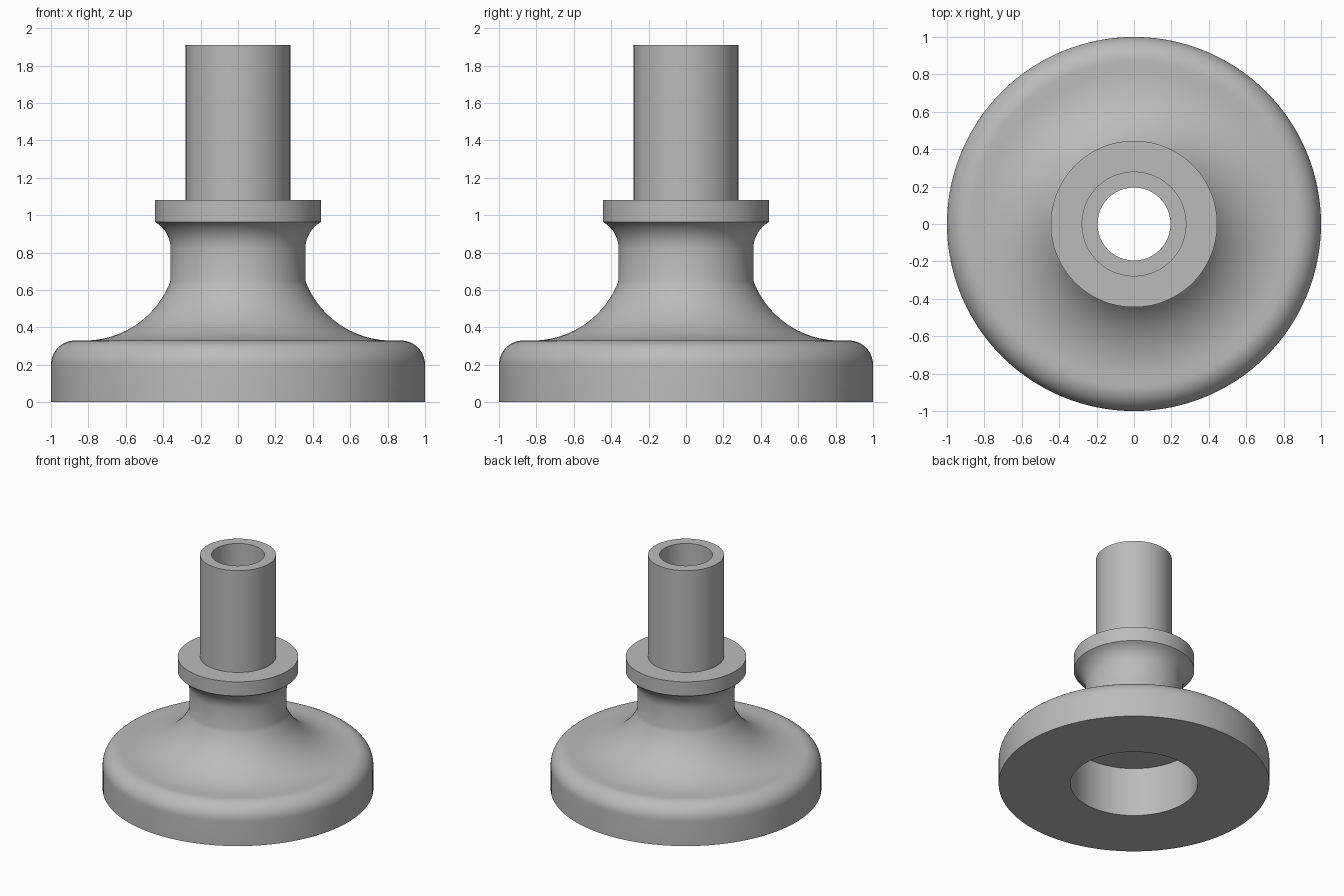
import bpy
import bmesh
from math import cos, sin, radians, tau, atan2, hypot, degrees

SEGMENTS = 128

cube = bpy.data.objects.get("Cube")
if cube:
    bpy.data.objects.remove(cube, do_unlink=True)

# Single plain grey
grey = bpy.data.materials.new("plain grey")
grey.use_nodes = True
colour = (0.5, 0.5, 0.5, 1)
grey.diffuse_color = colour
grey.node_tree.nodes["Principled BSDF"].inputs["Base Color"].default_value = colour


def arc(cx, cz, r, start, end, steps=14):
    """Points (radius, height) along an arc, angles in degrees."""
    angles = [radians(start + (end - start) * i / steps) for i in range(steps + 1)]
    return [(cx + r * cos(a), cz + r * sin(a)) for a in angles]


def lathe(name, profile):
    """Turn a closed profile around the z axis into a solid."""
    bm = bmesh.new()
    verts = [bm.verts.new((r, 0, z)) for r, z in profile]
    edges = [bm.edges.new((a, b)) for a, b in zip(verts, verts[1:] + verts[:1])]
    bmesh.ops.spin(bm, geom=verts + edges, cent=(0, 0, 0), axis=(0, 0, 1),
                   angle=tau, steps=SEGMENTS, use_merge=True)
    bmesh.ops.remove_doubles(bm, verts=bm.verts, dist=0.0001)
    bmesh.ops.recalc_face_normals(bm, faces=bm.faces)
    mesh = bpy.data.meshes.new(name)
    bm.to_mesh(mesh)
    bm.free()
    mesh.materials.append(grey)
    obj = bpy.data.objects.new(name, mesh)
    bpy.context.collection.objects.link(obj)
    bpy.ops.object.select_all(action="DESELECT")
    obj.select_set(True)
    bpy.context.view_layer.objects.active = obj
    bpy.ops.object.shade_smooth_by_angle(angle=radians(30))
    return obj


# Main dimensions
base_top, edge_round = 0.33, 0.13
neck_r, neck_low = 0.36, 0.65
collar_r, collar_low, collar_top = 0.445, 0.965, 1.08
stem_r, stem_top = 0.28, 1.91
bore_r, recess_r, recess_top = 0.195, 0.47, 0.40

# Rounded rim of the base
rim = arc(1 - edge_round, base_top - edge_round, edge_round, 0, 90)

# Concave flare from the base up to the neck
flare_x = 0.82
run, rise = flare_x - neck_r, neck_low - base_top
flare_r = (run ** 2 + rise ** 2) / (2 * rise)
flare_end = degrees(atan2(rise - flare_r, -run))
flare = arc(flare_x, base_top + flare_r, flare_r, -90, flare_end, 20)

# Hollow fillet from the neck out to the collar
cove_r, cove_z = 0.165, 0.82
cove_x = neck_r + cove_r
cove_end = degrees(atan2(collar_low - cove_z, collar_r - cove_x))
cove = arc(cove_x, cove_z, cove_r, 180, cove_end)
cove[-1] = (collar_r, collar_low)

# Outer skin, then the bore and the wide recess underneath
outside = [(1, 0)] + rim + flare + cove + [
    (collar_r, collar_top), (stem_r, collar_top), (stem_r, stem_top)]
inside = [(bore_r, stem_top), (bore_r, recess_top),
          (recess_r, recess_top), (recess_r, 0)]
lathe("flanged_foot_with_stem", outside + inside)
